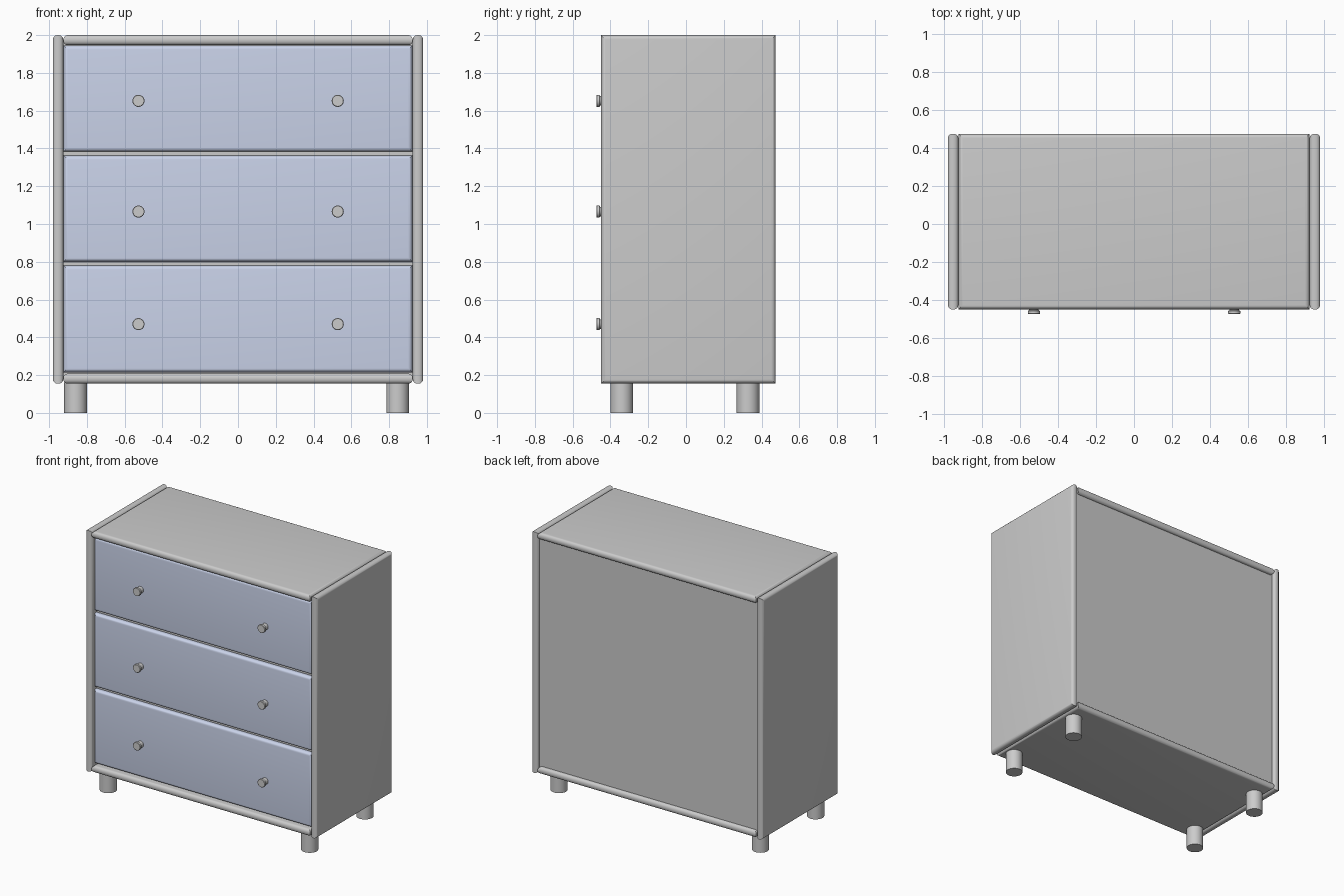
import bpy, bmesh, math
from mathutils import Matrix

if "Cube" in bpy.data.objects:
    bpy.data.objects.remove(bpy.data.objects["Cube"])

blue = bpy.data.materials.new("drawer_blue")
blue.diffuse_color = (0.59, 0.65, 0.82, 1)
blue.use_nodes = True
blue.node_tree.nodes["Principled BSDF"].inputs["Base Color"].default_value = blue.diffuse_color


def finish(bm, name, mat=None):
    bmesh.ops.recalc_face_normals(bm, faces=bm.faces)
    me = bpy.data.meshes.new(name)
    bm.to_mesh(me)
    bm.free()
    ob = bpy.data.objects.new(name, me)
    bpy.context.collection.objects.link(ob)
    if mat:
        me.materials.append(mat)
    bpy.context.view_layer.objects.active = ob
    bpy.ops.object.select_all(action='DESELECT')
    ob.select_set(True)
    bpy.ops.object.shade_smooth_by_angle(angle=math.radians(35))
    return ob


def panel(name, x, y, z, axis, r=0.0, mat=None):
    """Board between (lo, hi) ranges; rounds the rims of its two broad faces."""
    bm = bmesh.new()
    bmesh.ops.create_cube(bm, size=1)
    for v in bm.verts:
        v.co = [(lo + hi) / 2 + c * (hi - lo) for c, (lo, hi) in zip(v.co, (x, y, z))]
    if r:
        rims = [e for e in bm.edges
                if abs((e.verts[0].co - e.verts[1].co).normalized()[axis]) < 0.5]
        bmesh.ops.bevel(bm, geom=rims, offset=r, segments=5, profile=0.5, affect='EDGES')
    return finish(bm, name, mat)


def lathe(name, profile, matrix, sides=32):
    """Closed round solid from (radius, height) points."""
    bm = bmesh.new()
    rings = [[bm.verts.new((r * math.cos(a), r * math.sin(a), h))
              for a in (2 * math.pi * i / sides for i in range(sides))]
             for r, h in profile]
    for lo, hi in zip(rings, rings[1:]):
        for i in range(sides):
            j = (i + 1) % sides
            bm.faces.new((lo[i], lo[j], hi[j], hi[i]))
    bm.faces.new(rings[0][::-1])
    bm.faces.new(rings[-1])
    bm.transform(matrix)
    return finish(bm, name)


W, T, BASE = 0.98, 0.055, 0.155
INNER = W - T
FRONT, BACK = -0.45, 0.475
DRAWER_Y = -0.425

# Carcass boards
for side, s in (("left", -1), ("right", 1)):
    panel(side + "_side_panel", sorted((s * INNER, s * W)), (FRONT, BACK), (BASE, 2), 0, 0.024)
panel("top_panel", (-INNER, INNER), (FRONT, BACK), (2 - 0.053, 2), 2, 0.024)
panel("bottom_panel", (-INNER, INNER), (FRONT, BACK), (BASE, BASE + 0.053), 2, 0.024)
panel("back_panel", (-INNER, INNER), (0.43, 0.45), (BASE + 0.03, 1.97), 1)

# Set-back dividers behind the gaps between drawers
for i, z in enumerate((0.79, 1.37)):
    panel(f"divider_{i + 1}", (-INNER, INNER), (-0.385, 0.43), (z - 0.015, z + 0.015), 2)

# Drawer fronts with two knobs each
knob = [(0.025, 0), (0.025, 0.032), (0.032, 0.036), (0.032, 0.05), (0.029, 0.053)]
to_front = Matrix.Rotation(math.radians(90), 4, 'X')
rows = ((0.215, 0.78, 0.47), (0.80, 1.362, 1.066), (1.383, 1.945, 1.652))
for i, (lo, hi, kz) in enumerate(rows):
    panel(f"drawer_front_{i + 1}", (-0.923, 0.923), (DRAWER_Y, DRAWER_Y + 0.05),
          (lo, hi), 1, 0.022, blue)
    for side, x in (("left", -0.527), ("right", 0.528)):
        lathe(f"drawer_{i + 1}_{side}_knob", knob,
              Matrix.Translation((x, DRAWER_Y + 0.003, kz)) @ to_front)

# Round legs
for side, x in (("left", -0.86), ("right", 0.845)):
    for end, y in (("front", -0.34), ("back", 0.328)):
        lathe(f"{end}_{side}_leg", [(0.06, 0), (0.06, BASE + 0.005)],
              Matrix.Translation((x, y, 0)))
